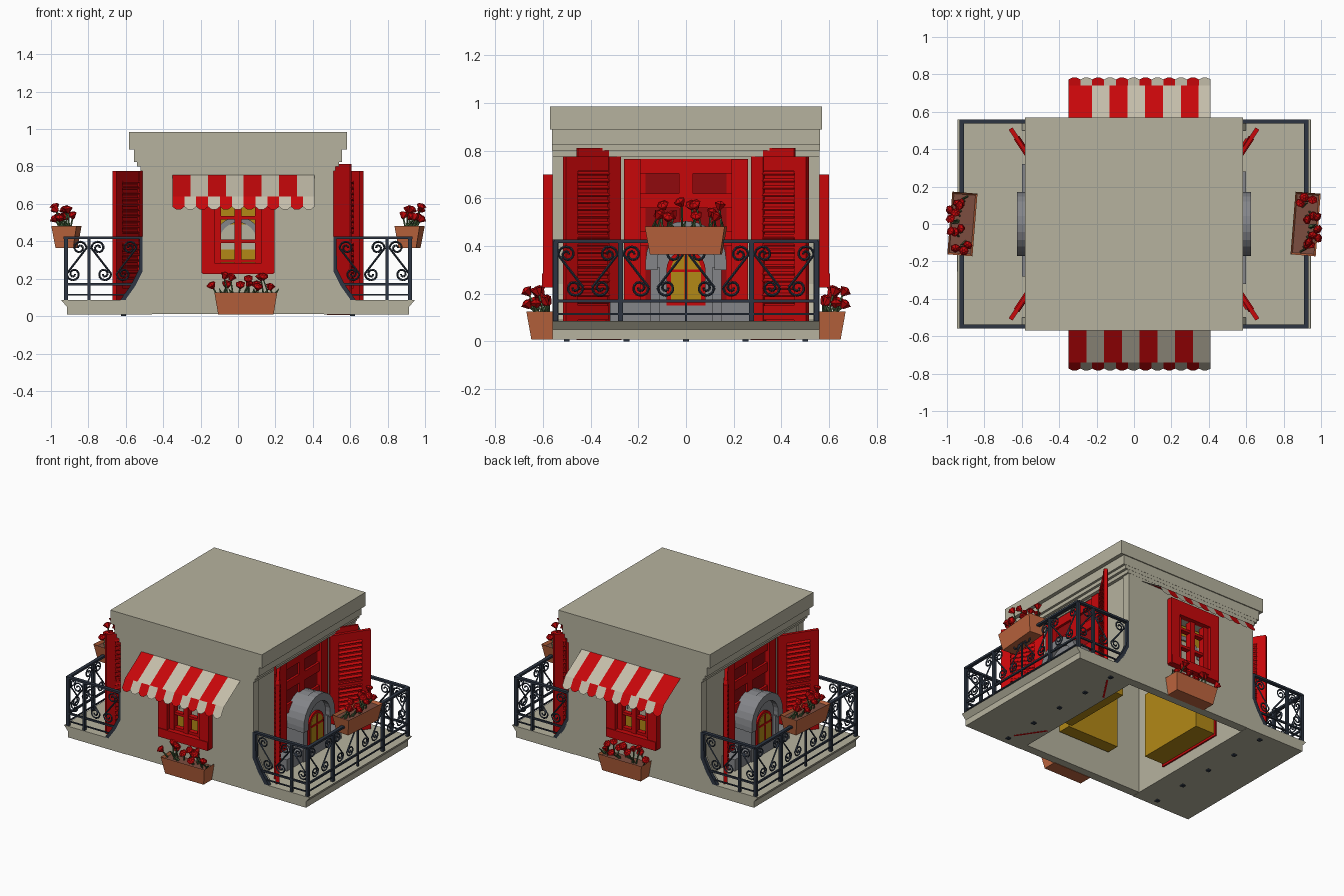
import bpy, bmesh, math, random
from mathutils import Matrix, Vector

cube = bpy.data.objects.get("Cube")
if cube:
    bpy.data.objects.remove(cube, do_unlink=True)
random.seed(4)


def material(name, *rgb):
    m = bpy.data.materials.new(name)
    m.use_nodes = True
    m.diffuse_color = (*rgb, 1)
    m.node_tree.nodes["Principled BSDF"].inputs["Base Color"].default_value = (*rgb, 1)
    return m


STONE = material("warm stone", .47, .45, .345)
CREAM = material("cream canvas", .55, .51, .40)
RED = material("bright red", .57, .002, .003)
DARK_RED = material("deep red", .28, .003, .004)
CLAY = material("terracotta", .53, .135, .05)
SOIL = material("soil", .2, .075, .05)
IRON = material("dark iron", .026, .036, .055)
SLATE = material("slate grey", .23, .235, .25)
GOLD = material("gold", .45, .25, .008)
GREEN = material("leaf green", .06, .12, .045)

ONCE = [("", Matrix())]
BACK = [("front_", Matrix()), ("back_", Matrix.Scale(-1, 4, (0, 1, 0)))]
SIDES = [("left_", Matrix()), ("right_", Matrix.Rotation(math.pi, 4, 'Z'))]


def finish(bm, name, mats, copies=ONCE, solid=True):
    """Turn a bmesh into one object per placement."""
    if solid:
        bmesh.ops.recalc_face_normals(bm, faces=bm.faces)
    for prefix, matrix in copies:
        mesh = bpy.data.meshes.new(prefix + name)
        bm.to_mesh(mesh)
        mesh.transform(matrix)
        if matrix.determinant() < 0:
            mesh.flip_normals()
        for m in mats:
            mesh.materials.append(m)
        bpy.context.collection.objects.link(bpy.data.objects.new(prefix + name, mesh))
    bm.free()


def box(bm, x0, x1, y0, y1, z0, z1, matrix=Matrix()):
    place = Matrix.Translation(((x0 + x1) / 2, (y0 + y1) / 2, (z0 + z1) / 2))
    size = Matrix.Diagonal((x1 - x0, y1 - y0, z1 - z0, 1))
    return bmesh.ops.create_cube(bm, size=1, matrix=matrix @ place @ size)["verts"]


def prism(bm, outline, axis, a, b):
    """Extrude a (u, z) outline along x or y."""
    def at(u, z, d):
        return (d, u, z) if axis == 'x' else (u, d, z)
    lo = [bm.verts.new(at(u, z, a)) for u, z in outline]
    hi = [bm.verts.new(at(u, z, b)) for u, z in outline]
    bm.faces.new(lo)
    bm.faces.new(hi[::-1])
    for i in range(len(lo)):
        j = (i + 1) % len(lo)
        bm.faces.new((lo[i], hi[i], hi[j], lo[j]))


def rod(bm, a, b, r, r2=None, n=4):
    a, b = Vector(a), Vector(b)
    turn = (b - a).to_track_quat('Z', 'Y').to_matrix().to_4x4()
    bmesh.ops.create_cone(bm, cap_ends=True, segments=n, radius1=r, radius2=r if r2 is None else r2,
                          depth=(b - a).length, matrix=Matrix.Translation((a + b) / 2) @ turn)


def arc(r, z, n=12):
    return [(r * math.cos(math.pi * i / n), z + r * math.sin(math.pi * i / n)) for i in range(n + 1)]


def arch(r, spring, foot):
    return [(r, foot)] + arc(r, spring) + [(-r, foot)]


# Roof slab and stepped cornice
bm = bmesh.new()
for x, y, z0, z1 in ((.582, .57, .89, .985), (.556, .563, .825, .89), (.54, .562, .8, .825), (.522, .561, .775, .8)):
    box(bm, -x, x, -y, y, z0, z1)
finish(bm, "roof_cornice", [STONE])

# Flared walls with a window opening
bm = bmesh.new()
for s in (-1, 1):
    half = [(.13, .01), (.6, .01), (.6, .09), (.55, .16), (.51, .24), (.51, .8), (.13, .8)]
    prism(bm, [(s * x, z) for x, z in half], 'y', -.56, -.5)
box(bm, -.13, .13, -.56, -.5, .01, .28)
box(bm, -.13, .13, -.56, -.5, .6, .8)
finish(bm, "wall", [STONE], BACK)

# Walls beside the balcony doors
bm = bmesh.new()
for s in (-1, 1):
    box(bm, .46, .5, min(s * .26, s * .55), max(s * .26, s * .55), .02, .8)
box(bm, .46, .5, -.26, .26, .765, .8)
finish(bm, "door_wall", [STONE], SIDES)

# Window frame, sashes and bars
bm = bmesh.new()
for s in (-1, 1):
    box(bm, s * .16 - .035, s * .16 + .035, -.6, -.55, .23, .7)
    box(bm, s * .108 - .018, s * .108 + .018, -.575, -.53, .28, .6)
box(bm, -.19, .19, -.6, -.55, .6, .7)
box(bm, -.19, .19, -.605, -.55, .225, .285)
box(bm, -.018, .018, -.575, -.53, .28, .6)
for z in (.295, .4, .525):
    box(bm, -.12, .12, -.57, -.535, z - .009, z + .009)
finish(bm, "window_frame", [RED], BACK)

# Lit interior behind each window
bm = bmesh.new()
box(bm, -.2, .2, -.49, -.4, .2, .65)
finish(bm, "window_interior", [GOLD], BACK)
bm = bmesh.new()
box(bm, -.13, .13, -.495, -.49, .355, .49)
finish(bm, "interior_panel", [STONE], BACK)
bm = bmesh.new()
prism(bm, arc(.13, .4) + arc(.1, .4)[::-1], 'y', -.5, -.49)
finish(bm, "interior_arch", [SLATE], BACK)


# Striped awning, a thin sheet with a narrower-striped scalloped valance
def awning(first):
    bm = bmesh.new()
    edges = [-.35] + [first + .095 * i for i in range(1, 8)] + [.41]
    sheets = [[(a, -.56, .755), (a, -.74, .64), (b, -.74, .64), (b, -.56, .755)]
              for a, b in zip(edges, edges[1:])]
    w = .76 / 12
    for i in range(12):
        x = -.35 + w * i
        sheets.append([(x, -.74, .64), (x, -.773, .585), (x + w * .3, -.782, .57),
                       (x + w * .7, -.782, .57), (x + w, -.773, .585), (x + w, -.74, .64)])
    for i, pts in enumerate(sheets):
        bm.faces.new([bm.verts.new(p) for p in pts]).material_index = i % 2
    return bm


for first, copy in zip((-.35, -.32), BACK):
    finish(awning(first), "awning", [RED, CREAM], [copy], solid=False)

# Balcony slab with a lip, and bolts beneath
bm = bmesh.new()
prism(bm, [(.46, .008), (.915, .008), (.915, .05), (.945, .085), (.46, .085)], 'y', -.56, .56)
finish(bm, "balcony_slab", [STONE], SIDES)
bm = bmesh.new()
for i in range(5):
    y = -.5 + .25 * i
    box(bm, .6, .625, y - .012, y + .012, 0, .01)
finish(bm, "slab_bolts", [IRON], SIDES)

# Balcony door with raised frame
bm = bmesh.new()
box(bm, .45, .475, -.26, .26, .085, .765)
for s in (-1, 1):
    box(bm, .47, .51, s * .225 - .035, s * .225 + .035, .085, .765)
box(bm, .47, .495, -.03, .03, .085, .765)
for z in (.12, .43, .59, .735):
    box(bm, .47, .495, -.2, .2, z - .03, z + .03)
finish(bm, "balcony_door", [RED], SIDES)
bm = bmesh.new()
for s in (-1, 1):
    for z0, z1 in ((.15, .4), (.46, .56), (.62, .705)):
        box(bm, .474, .479, s * .1 - .07, s * .1 + .07, z0, z1)
finish(bm, "door_panes", [DARK_RED], SIDES)

# Arched dormer standing before the door, with a lit box behind
bm = bmesh.new()
prism(bm, arch(.145, .34, .085), 'x', .47, .59)
prism(bm, arch(.165, .335, .3), 'x', .48, .57)
prism(bm, [(.17, .3)] + arc(.17, .335) + [(-.17, .3), (-.12, .3)]
      + arc(.12, .335)[::-1] + [(.12, .3)], 'x', .57, .625)
for s in (-1, 1):
    box(bm, .55, .61, s * .13 - .02, s * .13 + .02, .085, .31)
box(bm, .47, .6, -.32, .28, .085, .165)
finish(bm, "dormer", [SLATE], SIDES)
bm = bmesh.new()
box(bm, .3, .45, -.25, .25, .1, .55)
finish(bm, "door_interior", [GOLD], SIDES)
bm = bmesh.new()
prism(bm, arch(.082, .3, .15), 'x', .585, .603)
finish(bm, "dormer_window_frame", [RED], SIDES)
bm = bmesh.new()
prism(bm, arch(.064, .3, .165), 'x', .6, .607)
finish(bm, "dormer_glass", [GOLD], SIDES)
bm = bmesh.new()
box(bm, .602, .611, -.006, .006, .165, .36)
box(bm, .602, .611, -.064, .064, .29, .302)
finish(bm, "dormer_window_bars", [RED], SIDES)


# Louvred shutters, folded outwards on both sides of the door
def hinge(s):
    return Matrix.Translation((.507, s * .28, 0)) @ Matrix.Rotation(s * math.atan2(.23, .153), 4, 'Z')


bm = bmesh.new()
for s in (-1, 1):
    for u in (.03, .246):
        box(bm, u - .03, u + .03, -.012, .012, .085, .775, hinge(s))
    for z in (.12, .42, .745):
        box(bm, .03, .25, -.01, .01, z - .03, z + .03, hinge(s))
    box(bm, .03, .25, -.002, .002, .09, .77, hinge(s))
    for i in range(19):
        tilt = Matrix.Translation((.138, 0, .17 + .03 * i)) @ Matrix.Rotation(.6 * s, 4, 'X')
        box(bm, -.08, .08, -.018, .018, -.004, .004, hinge(s) @ tilt)
finish(bm, "shutters", [RED], SIDES)

# Taller second leaf behind the shutters of one balcony
bm = bmesh.new()
for s in (-1, 1):
    box(bm, -.02, .2, s * .018 - .006, s * .018 + .006, .006, .812, hinge(s))
finish(bm, "tall_shutters", [RED], SIDES[:1])


# Wrought-iron railing
def scroll(bm, point, u, s):
    """S-shaped scroll leaning away from u in direction s."""
    pts = []
    for i in range(15):
        t = i / 14
        a, r = math.pi * (1 + 3 * (t - 1)), .008 + .03 * t
        pts.append((.05 + r * math.cos(a), .365 + r * math.sin(a)))
    for i in range(15):
        t = 1 - i / 14
        a, r = 3 * math.pi * (t - 1), .008 + .03 * t
        pts.append((.082 + r * math.cos(a), .225 + r * math.sin(a)))
    pts = [point(u + s * p, z) for p, z in pts]
    for a, b in zip(pts, pts[1:]):
        rod(bm, a, b, .0055)


bm = bmesh.new()
for z, w, h in ((.42, .012, .007), (.17, .006, .006), (.115, .004, .004)):
    box(bm, .92 - w, .92 + w, -.555, .555, z - h, z + h)
    for y in (-.548, .548):
        box(bm, .52, .92, y - w, y + w, z - h, z + h)
for y in (-.548, -.275, 0, .275, .548):
    t = .005 if y == 0 else .01
    box(bm, .92 - t, .92 + t, y - t, y + t, .08, .42)
for bay in range(4):
    u = -.55 + .275 * bay
    for start, s in ((u, 1), (u + .275, -1)):
        scroll(bm, lambda p, z: (.92, p, z), start, s)
for y in (-.548, .548):
    box(bm, .789, .805, y - .01, y + .01, .08, .42)
    for start, s in ((.53, 1), (.797, -1), (.797, 1)):
        scroll(bm, lambda p, z: (p, y, z), start, s)
    prism(bm, [(.505, .425), (.525, .425), (.53, .25), (.57, .17), (.63, .085),
               (.595, .085), (.545, .16), (.505, .24)], 'y', y - .012, y + .012)
finish(bm, "railing", [IRON], SIDES)


# Flower boxes: tapered trough, stems and blossoms
def planter(place, matrix, copies):
    bm = bmesh.new()
    for v in box(bm, -.168, .168, -.07, .065, 0, .117):
        if v.co.z < .06:
            v.co.x *= .88
            v.co.y *= .7
    top = max(bm.faces, key=lambda f: f.calc_center_median().z)
    bmesh.ops.inset_region(bm, faces=[top], thickness=.014)
    top.material_index = 1
    for v in top.verts:
        v.co.z -= .018
    bm.transform(matrix)
    finish(bm, place + "_trough", [CLAY, SOIL], copies)

    stems, blooms = bmesh.new(), bmesh.new()
    for i in range(12):
        u = -.15 + .0273 * i
        base = Vector((u, random.uniform(-.03, .03), .1))
        tip = base + Vector((random.uniform(-.035, .035), random.uniform(-.05, .015), random.uniform(.035, .11)))
        rod(stems, base, tip, .005)
        lean = Vector((random.uniform(-.5, .5), random.uniform(-.8, .1), .7)).normalized()
        rod(blooms, tip - lean * .008, tip + lean * .02, .008, .027, 6)
        rod(blooms, tip + lean * .02, tip + lean * .03, .023, .008, 6)
        if i % 2:
            leaf = base + Vector((random.uniform(-.03, .03), -.03, .04))
            rod(stems, base, leaf, .012, .002)
    for bm, name, m in ((stems, "_stems", GREEN), (blooms, "_blossoms", RED)):
        bm.transform(matrix)
        finish(bm, place + name, [m], copies)


planter("window_box", Matrix.Translation((.042, -.6, .008)), BACK)
planter("balcony_box", Matrix.Translation((.915, 0, .364)) @ Matrix.Rotation(math.pi / 2 - .08, 4, 'Z'), SIDES)
